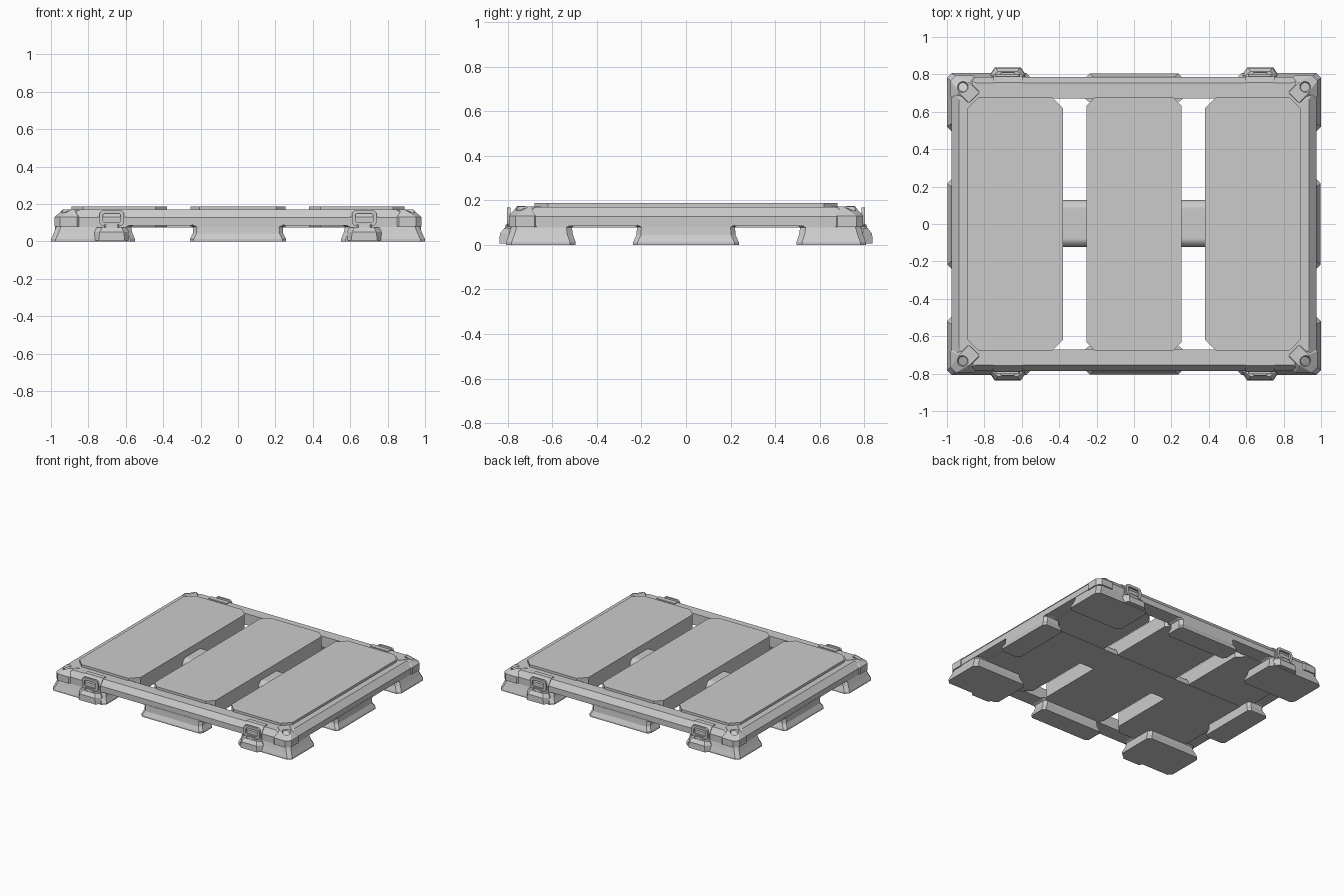
import bpy, bmesh, math

if "Cube" in bpy.data.objects:
    bpy.data.objects.remove(bpy.data.objects["Cube"])


def loft(name, rings, closed=False, sx=1, sy=1):
    """Skin a stack of equal-length 3D rings; cap the ends or close into a loop."""
    bm = bmesh.new()
    vs = [[bm.verts.new((x * sx, y * sy, z)) for x, y, z in r] for r in rings]
    n = len(vs[0])
    for k in range(len(vs) if closed else len(vs) - 1):
        a, b = vs[k], vs[(k + 1) % len(vs)]
        for i in range(n):
            j = (i + 1) % n
            bm.faces.new((a[i], a[j], b[j], b[i]))
    if not closed:
        bm.faces.new(vs[0])
        bm.faces.new(vs[-1])
    bmesh.ops.recalc_face_normals(bm, faces=bm.faces)
    me = bpy.data.meshes.new(name)
    bm.to_mesh(me)
    bm.free()
    ob = bpy.data.objects.new(name, me)
    bpy.context.collection.objects.link(ob)
    return ob


def rect(z, x0, x1, y0, y1, c):
    """Rectangle with cut corners at height z."""
    return [(x0 + c, y0, z), (x1 - c, y0, z), (x1, y0 + c, z), (x1, y1 - c, z),
            (x1 - c, y1, z), (x0 + c, y1, z), (x0, y1 - c, z), (x0, y0 + c, z)]


def rounded(y, cx, cz, hx, hz, r):
    """Rounded rectangle standing in the xz plane."""
    pts = []
    for q, (ax, az) in enumerate([(1, 1), (-1, 1), (-1, -1), (1, -1)]):
        for s in range(4):
            t = math.pi / 2 * (q + s / 3)
            pts.append((cx + ax * (hx - r) + r * math.cos(t), y, cz + az * (hz - r) + r * math.sin(t)))
    return pts


# Perimeter rim with sloped upper band
def rim(z, hx, hy, c):
    return rect(z, -hx, hx, -hy, hy, c)


loft("rim", [rim(.085, .86, .672, .04), rim(.085, .975, .785, .05), rim(.128, .975, .785, .05),
             rim(.17, .935, .755, .09), rim(.17, .86, .672, .04)], closed=True)

# Deck boards
loft("middle_board", [rect(.078, -.255, .255, -.68, .68, .05), rect(.188, -.255, .255, -.68, .68, .05)])
for sx in (-1, 1):
    loft("side_board", [rect(.078, .38, .89, -.68, .68, .06), rect(.188, .38, .89, -.68, .68, .06)], sx=sx)

# Cross beam with rounded shoulders under the boards
half = [(.08 + .045 * math.cos(math.pi * i / 12), .085 + .05 * math.sin(math.pi * i / 12)) for i in range(7)]
arch = half + [(-y, z) for y, z in reversed(half)]
arch += [(-.125, .076), (.125, .076)]
loft("cross_beam", [[(x, y + .003, z) for y, z in arch] for x in (-.9, .9)])

# Middle feet: flared base, straight neck, small flare into the rim
for s in (-1, 1):
    loft("end_middle_foot", [rect(0, -.257, .257, .655, .805, .02), rect(.012, -.257, .257, .655, .805, .02),
                             rect(.042, -.242, .242, .66, .79, .02), rect(.078, -.24, .24, .66, .787, .02),
                             rect(.09, -.265, .265, .655, .787, .02)], sy=s)
    loft("side_middle_foot", [rect(0, .83, .997, -.237, .237, .02), rect(.012, .83, .997, -.237, .237, .02),
                              rect(.045, .84, .98, -.222, .222, .02), rect(.08, .84, .977, -.22, .22, .02),
                              rect(.09, .84, .977, -.24, .24, .02)], sx=s)

for sx in (-1, 1):
    for sy in (-1, 1):
        # Corner foot
        loft("corner_foot", [rect(0, .55, 1, .495, .807, .025), rect(.012, .55, 1, .495, .807, .025),
                             rect(.045, .565, .985, .507, .795, .025), rect(.078, .572, .972, .512, .785, .025),
                             rect(.09, .55, .972, .495, .785, .025)], sx=sx, sy=sy)
        # Corner cap sloping down outward, with a conical stacking socket
        cap = loft("corner_cap", [rect(.08, .83, .981, .65, .795, .03), rect(.13, .83, .981, .65, .795, .03),
                                  rect(.172, .83, .935, .65, .757, .05)], sx=sx, sy=sy)
        bpy.ops.mesh.primitive_cone_add(vertices=16, radius1=.02, radius2=.042, depth=.06,
                                        location=(sx * .918, sy * .735, .17))
        cutter = bpy.context.object
        cutter.name = "socket_cutter"
        cutter.hide_render = True
        cutter.hide_set(True)
        cut = cap.modifiers.new("socket", 'BOOLEAN')
        cut.object = cutter
        cut.operation = 'DIFFERENCE'
        cut.solver = 'EXACT'

        # Tie-down bracket: tapered step and plate following the rim
        def step(z, w, y):
            return [(.675 - w, .77, z), (.675 + w, .77, z), (.675 + w, .795, z),
                    (.675 + w - .028, y, z), (.675 - w + .028, y, z), (.675 - w, .795, z)]
        loft("bracket_step", [step(.005, .098, .837), step(.05, .092, .835), step(.075, .08, .815)],
             sx=sx, sy=sy)
        side = [(.72, .165), (.72, .175), (.756, .175), (.791, .131), (.791, .08), (.76, .08)]
        loft("bracket_plate", [[(x, y, z) for y, z in side] for x in (.597, .75)], sx=sx, sy=sy)
        # Upright pull ring
        outer, inner = (.675, .125, .066, .042, .022), (.675, .125, .048, .024, .012)
        loft("pull_ring", [rounded(.788, *outer), rounded(.803, *outer),
                           rounded(.803, *inner), rounded(.788, *inner)], closed=True, sx=sx, sy=sy)
        loft("ring_hinge", [rect(.072, .635, .715, .78, .812, .008), rect(.092, .635, .715, .78, .81, .008)],
             sx=sx, sy=sy)
